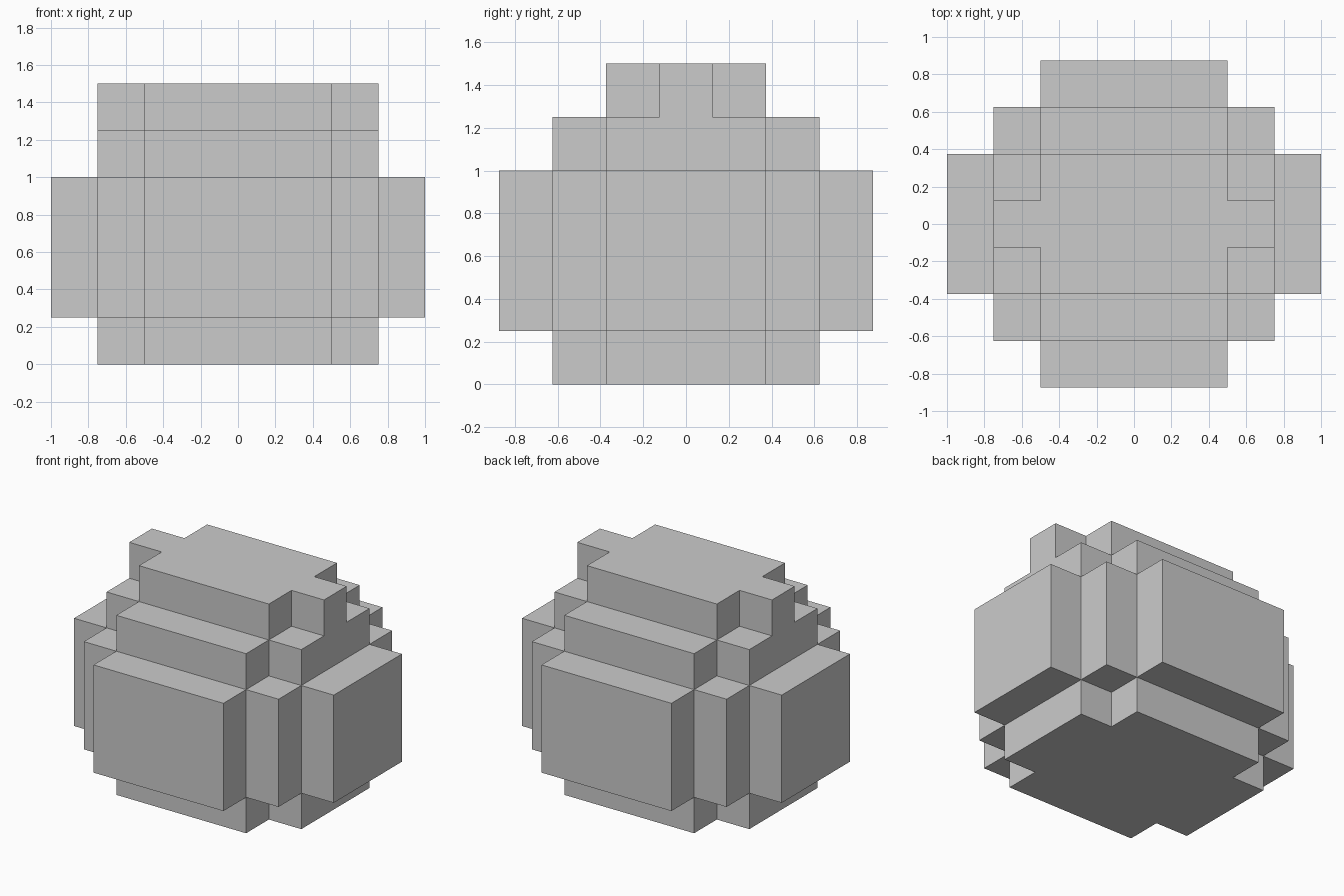
import bpy
import bmesh
from mathutils import Vector

if "Cube" in bpy.data.objects:
    bpy.data.objects.remove(bpy.data.objects["Cube"])

S = 0.25          # grid step
NX, NY, NZ = 8, 7, 6

# Each layer is a union of centred rectangles (half x, half y)
CROSS = [(0.75, 0.375), (0.5, 0.625)]
BELLY = [(1.0, 0.375), (0.75, 0.625), (0.5, 0.875)]
CAP = [(0.5, 0.375), (0.75, 0.125)]
LAYERS = [CROSS, BELLY, BELLY, BELLY, CROSS, CAP]


def centre(i, j, k):
    return Vector(((i + 0.5 - NX / 2) * S, (j + 0.5 - NY / 2) * S, (k + 0.5) * S))


def filled(i, j, k):
    if not 0 <= k < NZ:
        return False
    c = centre(i, j, k)
    return any(abs(c.x) < hx and abs(c.y) < hy for hx, hy in LAYERS[k])


# Stepped rock: keep only the outer faces of the filled grid cells
bm = bmesh.new()
for i in range(NX):
    for j in range(NY):
        for k in range(NZ):
            if not filled(i, j, k):
                continue
            for axis in range(3):
                for sign in (-1, 1):
                    step = [0, 0, 0]
                    step[axis] = sign
                    if filled(i + step[0], j + step[1], k + step[2]):
                        continue
                    n = Vector(step)
                    u = Vector([float(a == (axis + 1) % 3) for a in range(3)])
                    v = n.cross(u)
                    mid = centre(i, j, k) + n * S / 2
                    bm.faces.new([bm.verts.new(mid + (u * a + v * b) * S / 2)
                                  for a, b in ((-1, -1), (1, -1), (1, 1), (-1, 1))])

# Weld the cells and merge coplanar faces into clean flat panels
bmesh.ops.remove_doubles(bm, verts=bm.verts, dist=0.001)
bmesh.ops.dissolve_limit(bm, angle_limit=0.01, verts=bm.verts, edges=bm.edges)

mesh = bpy.data.meshes.new("stepped_rock")
bm.to_mesh(mesh)
bm.free()
bpy.context.collection.objects.link(bpy.data.objects.new("stepped_rock", mesh))
